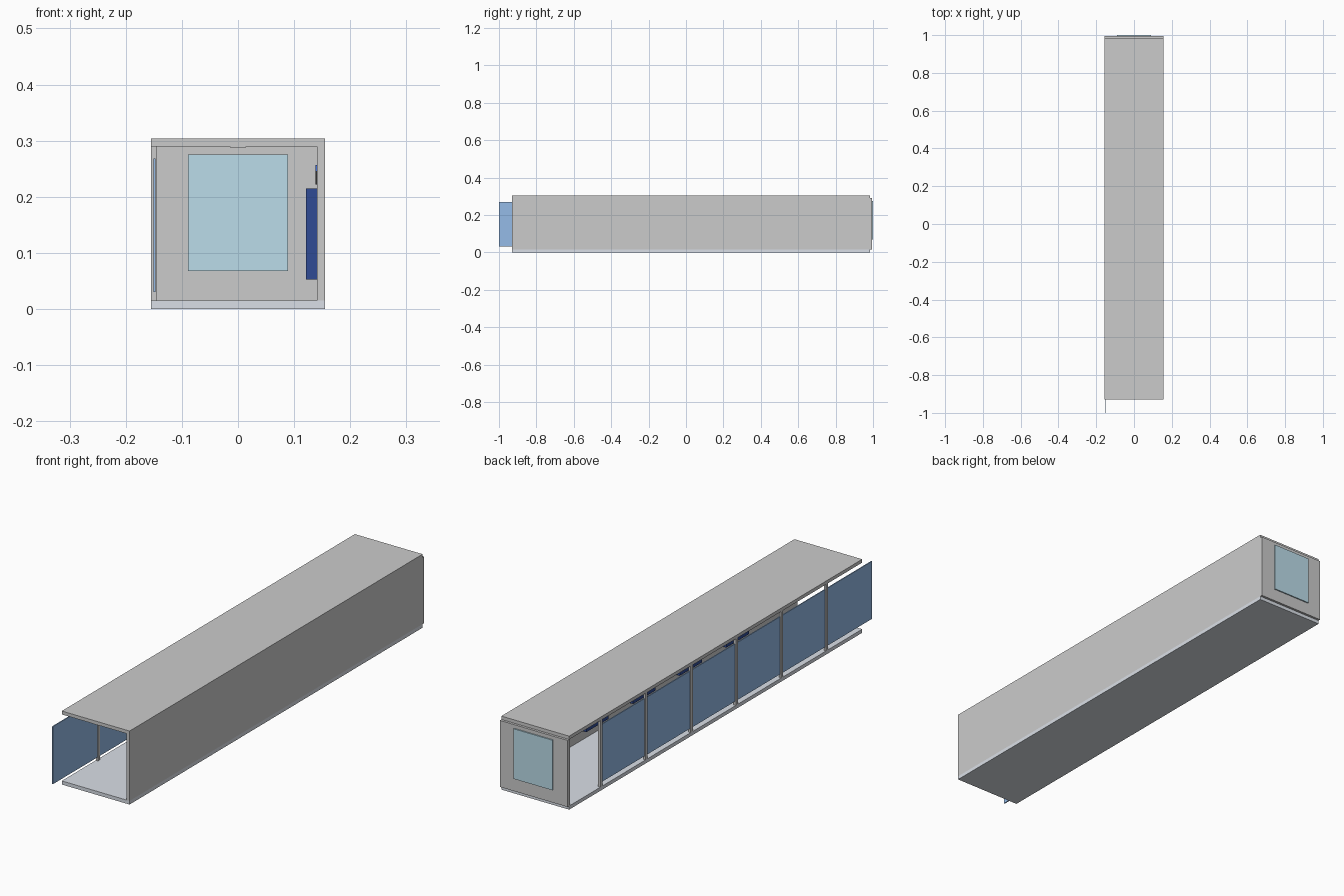
import bpy

if "Cube" in bpy.data.objects:
    bpy.data.objects.remove(bpy.data.objects["Cube"])


def material(name, rgb):
    m = bpy.data.materials.new(name)
    m.diffuse_color = (*rgb, 1.0)
    m.use_nodes = True
    m.node_tree.nodes["Principled BSDF"].inputs["Base Color"].default_value = m.diffuse_color
    return m


def box(name, x, y, z, mat=None):
    """Box given by its (min, max) extent on each axis."""
    mid = [(a + b) / 2 for a, b in (x, y, z)]
    bpy.ops.mesh.primitive_cube_add(size=1, location=mid)
    ob = bpy.context.object
    ob.name = name
    ob.scale = [b - a for a, b in (x, y, z)]
    bpy.ops.object.transform_apply(location=False, rotation=False, scale=True)
    if mat:
        ob.data.materials.append(mat)
    return ob


floor_mat = material("floor_blue_grey", (0.70, 0.74, 0.80))
glass_mat = material("window_blue", (0.30, 0.50, 0.80))
pane_mat = material("pale_pane", (0.50, 0.72, 0.82))
navy = material("navy", (0.03, 0.07, 0.30))
blue = material("sign_blue", (0.05, 0.15, 0.70))
black = material("black", (0.03, 0.03, 0.03))
light_mat = material("light_white", (0.9, 0.9, 0.88))

W, FRONT, BACK = 0.155, -0.93, 0.985
LOW, HIGH = 0.015, 0.29

# Corridor shell
box("floor", (-W, W), (FRONT, BACK), (0, LOW), floor_mat)
box("ceiling", (-W, W), (FRONT, BACK), (HIGH, 0.304), None)
box("right_wall", (0.141, W), (FRONT, BACK), (LOW, HIGH))
box("end_wall", (-W, W), (0.98, 0.995), (LOW, HIGH))
box("end_window", (-0.089, 0.089), (0.977, 1.0), (0.068, 0.275), pane_mat)

# Left side: posts with a window pane in front of each one
PITCH = 0.295
for i in range(6):
    y = 0.774 - i * PITCH
    box(f"post_{i}", (-W, -0.145), (y - 0.007, y + 0.007), (LOW, HIGH))
    end = -1.0 if i == 5 else y - PITCH + 0.003
    box(f"side_window_{i}", (-0.151, -0.147), (end, y - 0.003),
        (0.03, 0.268), glass_mat)

# Ceiling lights, one per bay
for i in range(6):
    y = 0.627 - i * PITCH
    box(f"ceiling_light_{i}", (-0.014, 0.014), (y - 0.08, y + 0.08),
        (0.288, HIGH), light_mat)

# Right side: navy wall units with a small plate and sign strip above
for i in range(5):
    y = 0.71 - i * 0.305
    box(f"wall_unit_{i}", (0.121, 0.141), (y - 0.073, y + 0.073),
        (0.053, 0.215), navy)
    box(f"plate_{i}", (0.138, 0.141), (y - 0.04, y + 0.04),
        (0.222, 0.246), black)
    box(f"sign_strip_{i}", (0.138, 0.141), (y - 0.04, y + 0.04),
        (0.246, 0.257), blue)
